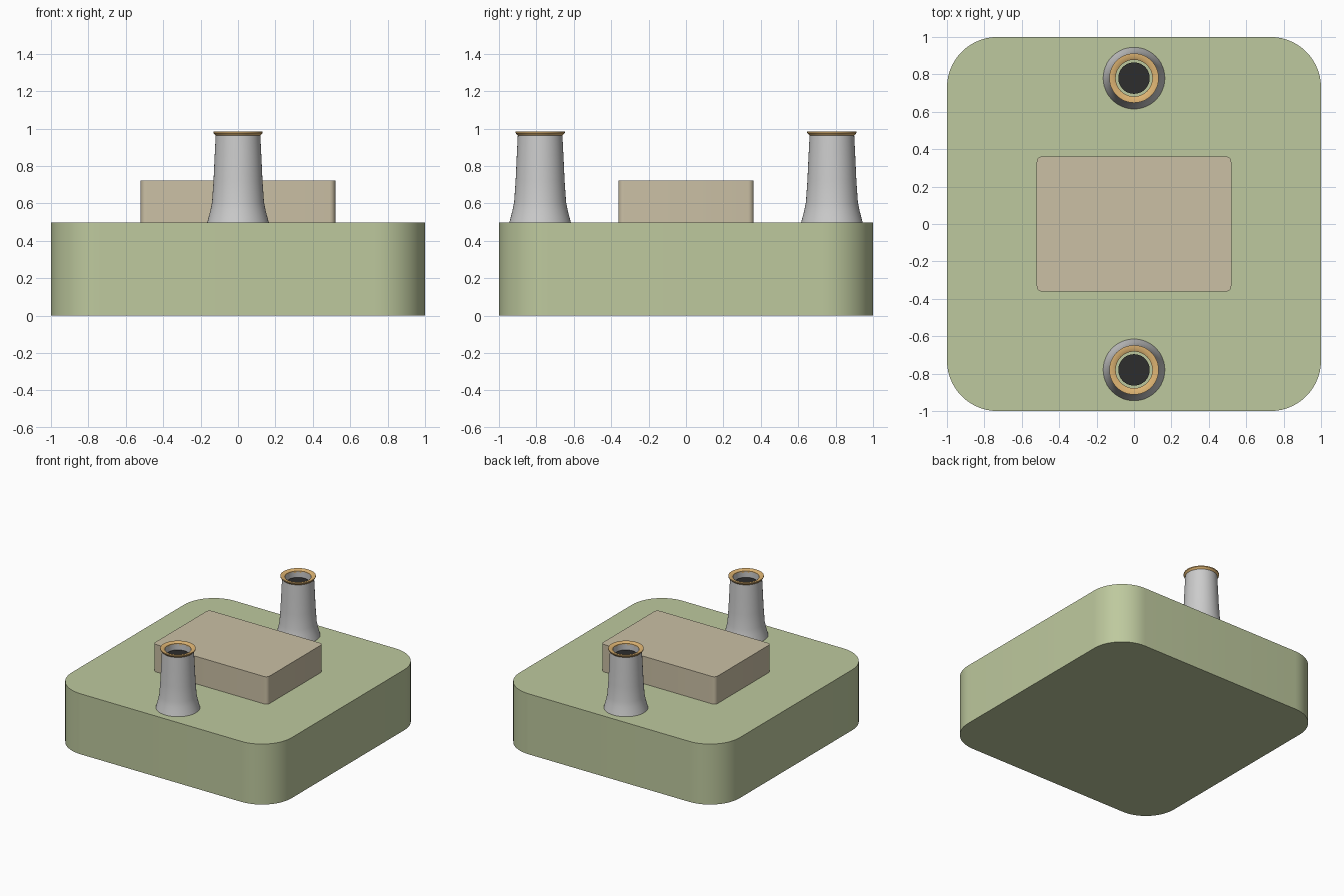
import bpy, bmesh, math

if "Cube" in bpy.data.objects:
    bpy.data.objects.remove(bpy.data.objects["Cube"])


def material(name, rgb):
    m = bpy.data.materials.new(name)
    m.diffuse_color = (*rgb, 1)
    m.use_nodes = True
    m.node_tree.nodes["Principled BSDF"].inputs["Base Color"].default_value = m.diffuse_color
    return m


def finish(bm, name, mat=None, angle=35):
    bmesh.ops.recalc_face_normals(bm, faces=bm.faces)
    mesh = bpy.data.meshes.new(name)
    bm.to_mesh(mesh)
    bm.free()
    if mat:
        mesh.materials.append(mat)
    ob = bpy.data.objects.new(name, mesh)
    bpy.context.collection.objects.link(ob)
    bpy.ops.object.select_all(action='DESELECT')
    ob.select_set(True)
    bpy.context.view_layer.objects.active = ob
    bpy.ops.object.shade_smooth_by_angle(angle=math.radians(angle))
    return ob


def rounded_box(name, hx, hy, z0, z1, r, steps, mat):
    """Extruded rectangle with rounded vertical corners."""
    bm = bmesh.new()
    ring = []
    for i, (sx, sy) in enumerate([(1, 1), (-1, 1), (-1, -1), (1, -1)]):
        for k in range(steps + 1):
            a = math.pi / 2 * (i + k / steps)
            ring.append(bm.verts.new((sx * (hx - r) + r * math.cos(a),
                                      sy * (hy - r) + r * math.sin(a), z0)))
    face = bm.faces.new(ring)
    ext = bmesh.ops.extrude_face_region(bm, geom=[face], use_keep_orig=True)
    top = [v for v in ext['geom'] if isinstance(v, bmesh.types.BMVert)]
    bmesh.ops.translate(bm, verts=top, vec=(0, 0, z1 - z0))
    return finish(bm, name, mat)


def lathe(name, profile, y, mat=None, closed=True, n=48):
    """Spin a (radius, z) profile round the vertical axis at (0, y)."""
    bm = bmesh.new()
    rings = [[bm.verts.new((r * math.cos(2 * math.pi * i / n),
                            y + r * math.sin(2 * math.pi * i / n), z))
              for i in range(n)] for r, z in profile]
    pairs = list(zip(rings, rings[1:]))
    if closed:
        pairs.append((rings[-1], rings[0]))
    else:
        bm.faces.new(rings[0])
        bm.faces.new(rings[-1])
    for a, b in pairs:
        for i in range(n):
            j = (i + 1) % n
            bm.faces.new((a[i], a[j], b[j], b[i]))
    return finish(bm, name, mat)


green = material("sage_green", (0.515, 0.584, 0.342))
tan = material("tan", (0.597, 0.527, 0.376))
brass = material("brass", (0.73, 0.456, 0.17))
dark = material("dark", (0.026, 0.026, 0.026))

# Base slab and raised block
rounded_box("base_slab", 1, 1, 0, 0.497, 0.27, 14, green)
rounded_box("raised_block", 0.52, 0.362, 0.49, 0.722, 0.03, 5, tan)

# Hollow tapered stack, flared rim and dark plug, front and back
stack = [(0.165, 0.497), (0.156, 0.53), (0.147, 0.565), (0.139, 0.605),
         (0.131, 0.72), (0.125, 0.85), (0.119, 0.97), (0.098, 0.97),
         (0.098, 0.497)]
rim = [(0.119, 0.962), (0.132, 0.977), (0.132, 0.984), (0.113, 0.984),
       (0.098, 0.976), (0.098, 0.962)]
plug = [(0.084, 0.90), (0.084, 0.93)]
for side, y in (("front", -0.78), ("back", 0.78)):
    lathe(f"{side}_stack", stack, y)
    lathe(f"{side}_stack_rim", rim, y, brass)
    lathe(f"{side}_stack_plug", plug, y, dark, closed=False)
